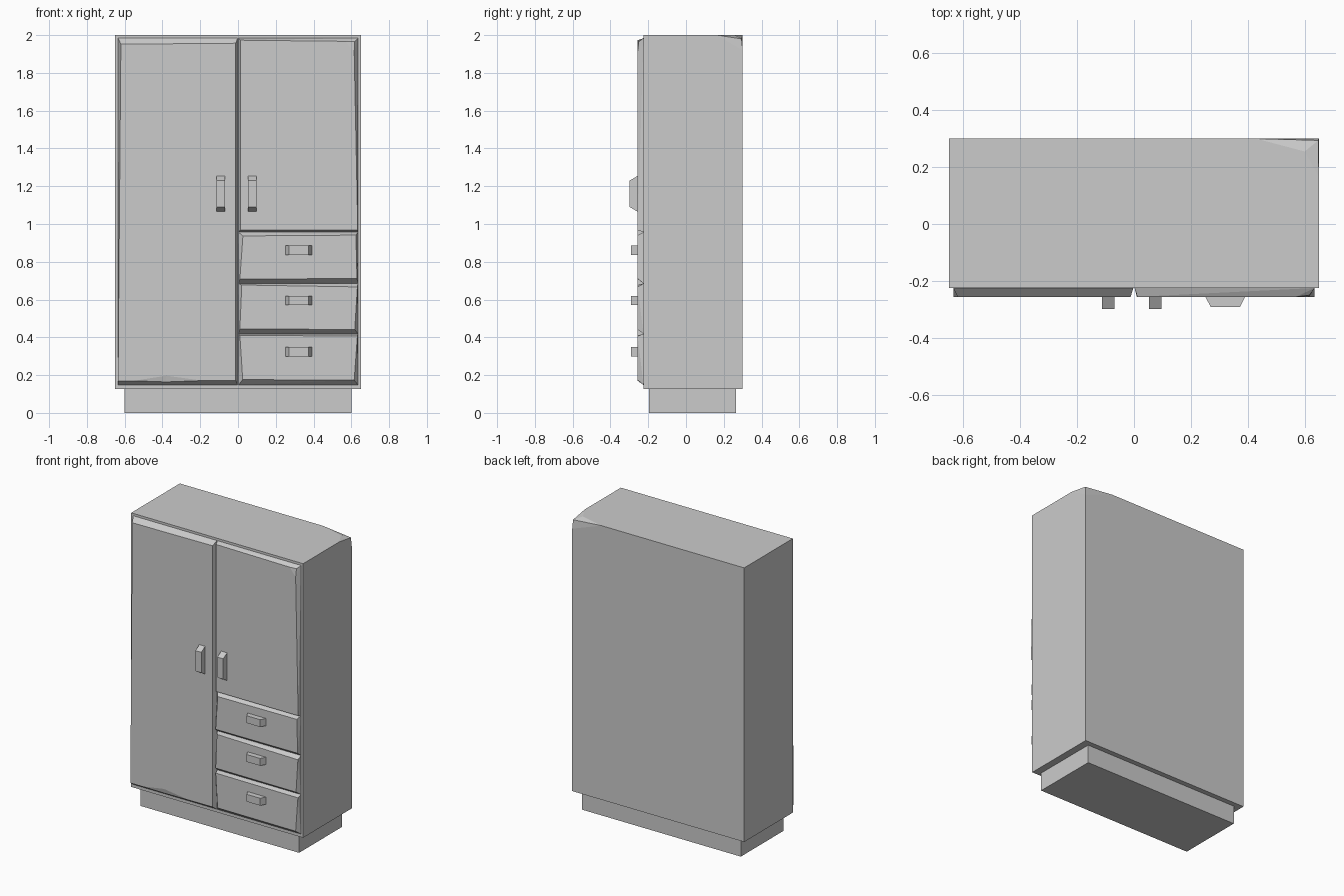
import bpy, bmesh, math

if "Cube" in bpy.data.objects:
    bpy.data.objects.remove(bpy.data.objects["Cube"])

BODY_Y, PANEL_Y, HANDLE_Y = -0.225, -0.256, -0.298


def finish(name, bm):
    bmesh.ops.recalc_face_normals(bm, faces=bm.faces)
    mesh = bpy.data.meshes.new(name)
    bm.to_mesh(mesh)
    bm.free()
    obj = bpy.data.objects.new(name, mesh)
    bpy.context.collection.objects.link(obj)
    return obj


def hull(name, points):
    """Flat-faced convex solid around a few points."""
    bm = bmesh.new()
    for p in points:
        bm.verts.new(p)
    bmesh.ops.convex_hull(bm, input=bm.verts[:])
    bmesh.ops.dissolve_limit(bm, angle_limit=math.radians(0.3),
                             verts=bm.verts[:], edges=bm.edges[:])
    return finish(name, bm)


def rect(x0, x1, z0, z1, y):
    return [(x0, y, z0), (x1, y, z0), (x1, y, z1), (x0, y, z1)]


def front(points):
    return [(x, PANEL_Y, z) for x, z in points]


# plinth
hull("plinth", rect(-0.6, 0.6, 0, 0.13, -0.197) + rect(-0.6, 0.6, 0, 0.13, 0.265))

# cabinet body with a chipped back corner
back = rect(-0.65, 0.65, 0.127, 2, 0.3)
del back[2]
chip = [(0.43, 0.3, 2), (0.6, 0.255, 2), (0.65, 0.165, 2),
        (0.65, 0.3, 1.92), (0.648, 0.294, 1.98)]
hull("cabinet_body", rect(-0.65, 0.65, 0.127, 2, BODY_Y) + back + chip)

# left door with a dent in its bottom edge
bm = bmesh.new()
coords = rect(-0.635, -0.002, 0.148, 1.984, BODY_Y)
coords += front([(-0.635, 0.17), (-0.012, 0.172), (-0.012, 1.957), (-0.62, 1.952),
                 (-0.55, 0.17), (-0.38, 0.197), (-0.19, 0.171)])
coords.append((-0.38, -0.248, 0.164))
v = [bm.verts.new(c) for c in coords]
for f in [(0, 3, 2, 1), (4, 8, 9, 10, 5, 6, 7), (8, 9, 11), (9, 10, 11),
          (0, 4, 8, 11, 10, 5, 1), (1, 5, 6, 2), (2, 6, 7, 3), (3, 7, 4, 0)]:
    bm.faces.new([v[i] for i in f])
finish("left_door", bm)

# short right door with a worn top corner
hull("right_door", rect(0.002, 0.635, 0.957, 1.984, BODY_Y)
     + front([(0.012, 0.968), (0.634, 0.968), (0.615, 1.91), (0.57, 1.967), (0.012, 1.973)])
     + [(0.617, -0.25, 1.966)])

# drawers: outer z range, then the worn front outline, then handle height
drawers = [
    (0.685, 0.957, [(0.01, 0.709), (0.63, 0.711), (0.624, 0.941), (0.026, 0.937)], 0.86),
    (0.418, 0.685, [(0.01, 0.444), (0.618, 0.442), (0.632, 0.667), (0.02, 0.677)], 0.595),
    (0.148, 0.418, [(0.025, 0.176), (0.615, 0.174), (0.632, 0.407), (0.01, 0.41)], 0.323),
]
for i, (z0, z1, outline, hz) in enumerate(drawers, 1):
    hull(f"drawer_{i}", rect(0.002, 0.635, z0, z1, BODY_Y) + front(outline))
    hull(f"drawer_handle_{i}",
         rect(0.25, 0.392, hz - 0.025, hz + 0.025, PANEL_Y + 0.002)
         + rect(0.27, 0.372, hz - 0.025, hz + 0.025, HANDLE_Y + 0.006))

# door handles
for name, x in (("left_door_handle", -0.091), ("right_door_handle", 0.075)):
    hull(name, rect(x - 0.022, x + 0.022, 1.064, 1.256, PANEL_Y + 0.002)
         + rect(x - 0.022, x + 0.022, 1.09, 1.23, HANDLE_Y))
